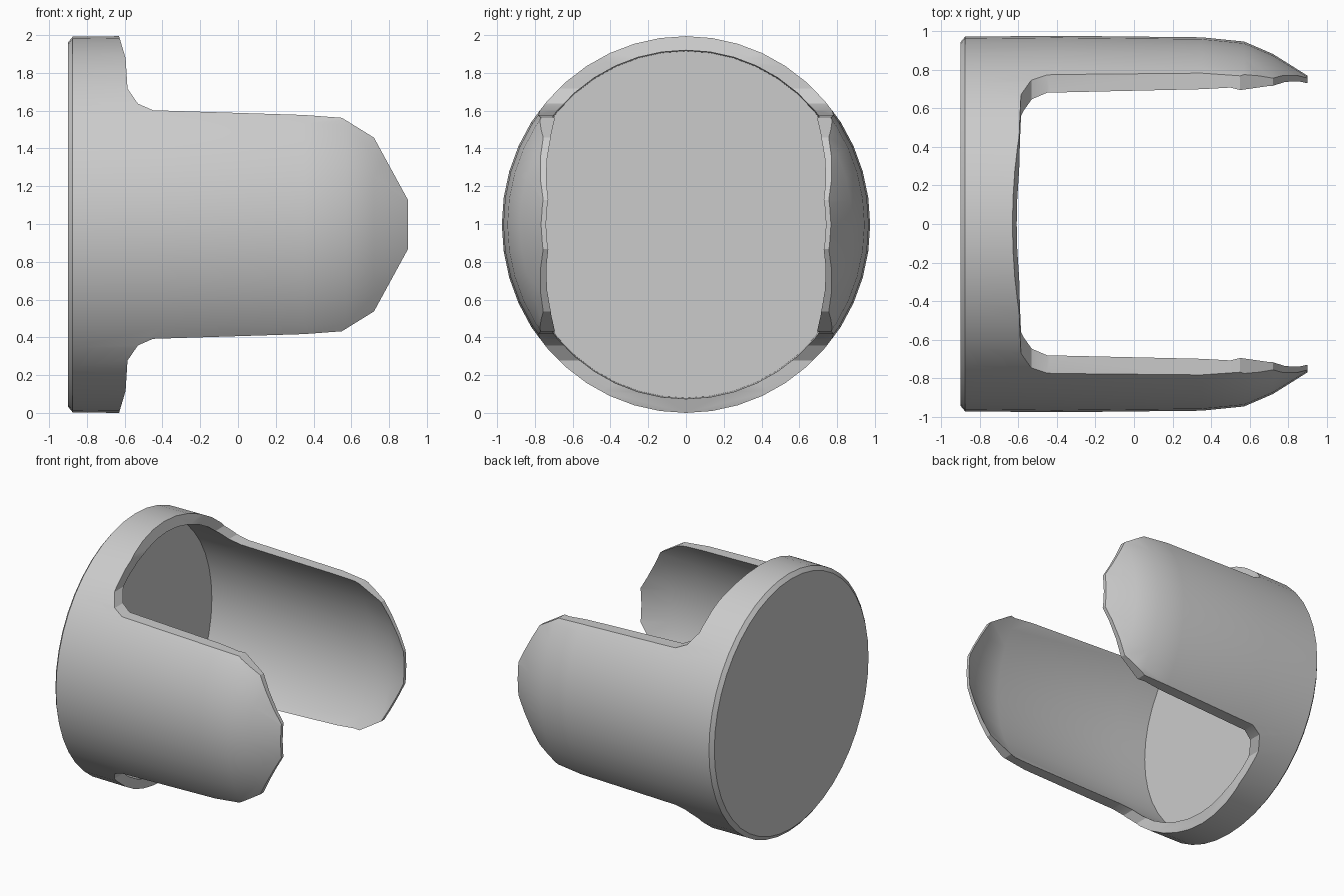
import bpy, bmesh
from math import tau, radians
from mathutils import Vector

if "Cube" in bpy.data.objects:
    bpy.data.objects.remove(bpy.data.objects["Cube"], do_unlink=True)

grey = bpy.data.materials.new("mid grey")
grey.use_nodes = True
colour = (0.6, 0.6, 0.6, 1)
grey.diffuse_color = colour
grey.node_tree.nodes["Principled BSDF"].inputs["Base Color"].default_value = colour


def make_object(name, bm):
    bmesh.ops.recalc_face_normals(bm, faces=bm.faces)
    mesh = bpy.data.meshes.new(name)
    bm.to_mesh(mesh)
    bm.free()
    mesh.materials.append(grey)
    obj = bpy.data.objects.new(name, mesh)
    bpy.context.collection.objects.link(obj)
    return obj


# Thin cup turned about the x axis: closed base, straight wall, tapered mouth
profile = [(-.9, 0), (-.9, .945), (-.875, .975), (-.4, .98), (.35, .972),
           (.57, .95), (.72, .885), (.91, .765),
           (.9, .745), (.72, .85), (.5, .905), (-.6, .905), (-.85, .9), (-.85, 0)]
bm = bmesh.new()
verts = [bm.verts.new((x, 0, r)) for x, r in profile]
edges = [bm.edges.new(pair) for pair in zip(verts, verts[1:])]
bmesh.ops.spin(bm, geom=verts + edges, cent=(0, 0, 0), axis=(1, 0, 0),
               angle=tau, steps=44, use_duplicate=False)
bmesh.ops.remove_doubles(bm, verts=bm.verts, dist=.0005)
bmesh.ops.scale(bm, vec=(1, .995, 1.02), verts=bm.verts)
bmesh.ops.translate(bm, vec=(0, 0, 1), verts=bm.verts)
cup = make_object("two_armed_cup", bm)

# Side outline that leaves a low rim and two rounded arms
upper = [(-1, 1.1), (-.66, 1.1), (-.595, .88), (-.585, .72), (-.53, .64),
         (-.45, .605), (.35, .58), (.55, .565), (.72, .46), (.9, .13)]
outline = upper + [(x, -z) for x, z in reversed(upper)]
bm = bmesh.new()
face = bm.faces.new([bm.verts.new((x, -1.2, 1 + z)) for x, z in outline])
side = bmesh.ops.extrude_face_region(bm, geom=[face])["geom"]
bmesh.ops.translate(bm, vec=Vector((0, 2.4, 0)),
                    verts=[v for v in side if isinstance(v, bmesh.types.BMVert)])
cutter = make_object("side_outline_cutter", bm)
cutter.hide_render = True

# Keep only the part of the cup inside the outline
trim = cup.modifiers.new("Trim arms", "BOOLEAN")
trim.operation = "INTERSECT"
trim.solver = "EXACT"
trim.object = cutter
bpy.ops.object.select_all(action="DESELECT")
cup.select_set(True)
bpy.context.view_layer.objects.active = cup
bpy.ops.object.modifier_apply(modifier=trim.name)
bpy.data.objects.remove(cutter, do_unlink=True)

# Stand the part on the ground
lowest = min(v.co.z for v in cup.data.vertices)
for v in cup.data.vertices:
    v.co.z -= lowest
bpy.ops.object.shade_smooth_by_angle(angle=radians(25))
